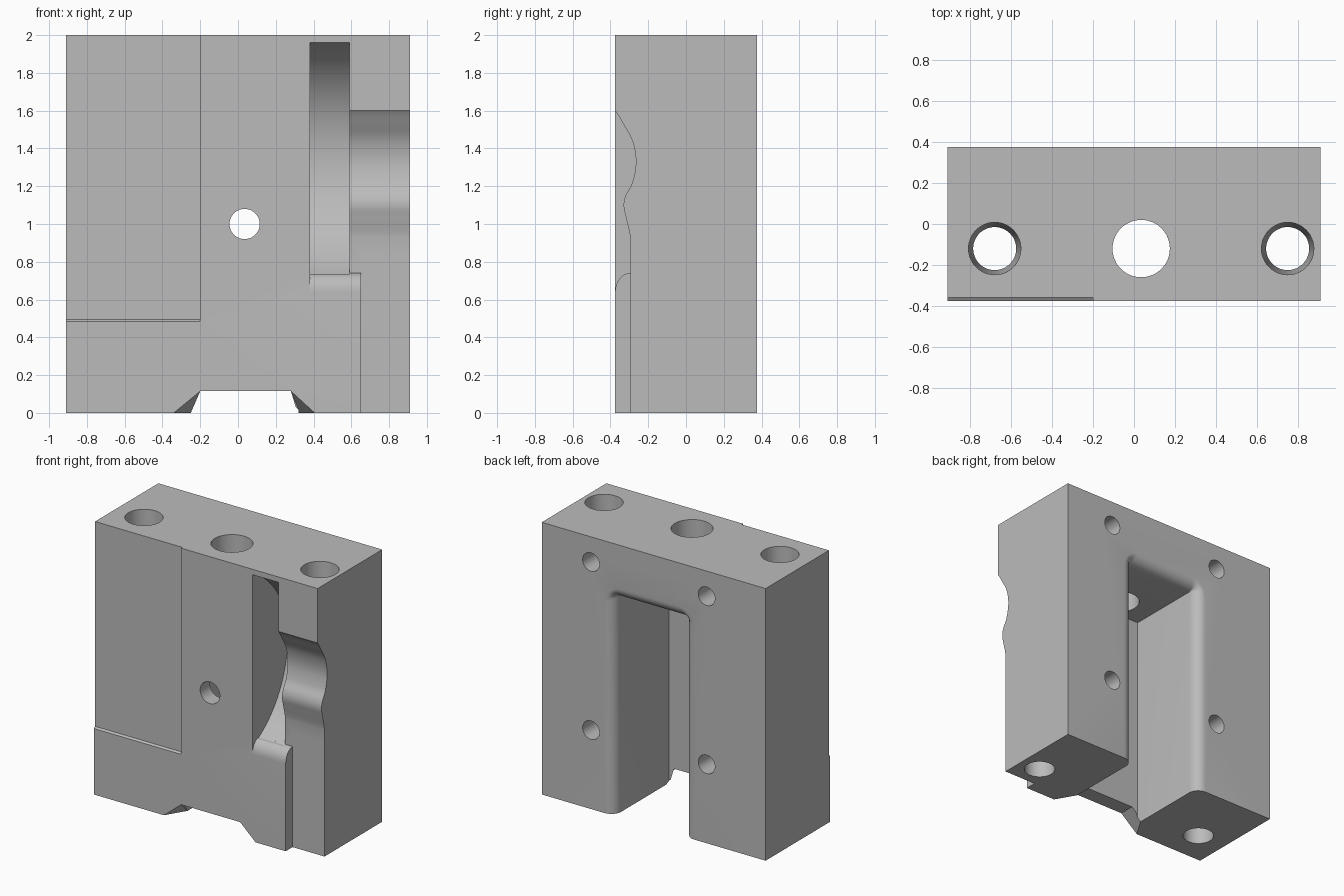
import bpy, bmesh, math
from mathutils import Matrix, Vector

if "Cube" in bpy.data.objects:
    bpy.data.objects.remove(bpy.data.objects["Cube"], do_unlink=True)

grey = bpy.data.materials.new("plain_grey")
grey.use_nodes = True
grey.diffuse_color = (0.5, 0.5, 0.5, 1)
grey.node_tree.nodes["Principled BSDF"].inputs["Base Color"].default_value = (0.5, 0.5, 0.5, 1)


def finish(name, bm):
    bmesh.ops.recalc_face_normals(bm, faces=bm.faces[:])
    mesh = bpy.data.meshes.new(name)
    bm.to_mesh(mesh)
    bm.free()
    mesh.materials.append(grey)
    obj = bpy.data.objects.new(name, mesh)
    bpy.context.collection.objects.link(obj)
    return obj


def loft(name, rings):
    """Closed solid skinned through matching rings of points."""
    bm = bmesh.new()
    rows = [[bm.verts.new(p) for p in ring] for ring in rings]
    for r, s in zip(rows, rows[1:]):
        for i in range(len(r)):
            j = (i + 1) % len(r)
            bm.faces.new((r[i], r[j], s[j], s[i]))
    bm.faces.new(rows[0])
    bm.faces.new(rows[-1])
    return finish(name, bm)


def prism_x(name, profile, x0, x1):
    """Extrude a (y, z) profile along x."""
    return loft(name, [[(x, y, z) for y, z in profile] for x in (x0, x1)])


def box(name, lo, hi):
    return prism_x(name, [(lo[1], lo[2]), (hi[1], lo[2]), (hi[1], hi[2]), (lo[1], hi[2])], lo[0], hi[0])


def bore(name, start, end, r0, r1):
    """Round, optionally tapered, cutter between two points."""
    a, b = Vector(start), Vector(end)
    bm = bmesh.new()
    turn = (b - a).to_track_quat('Z', 'Y').to_matrix().to_4x4()
    bmesh.ops.create_cone(bm, cap_ends=True, segments=48, radius1=r0, radius2=r1,
                          depth=(b - a).length, matrix=Matrix.Translation((a + b) / 2) @ turn)
    return finish(name, bm)


FRONT, BACK, OUT = -0.375, 0.375, -0.6
body = box("machined_block", (-0.91, FRONT, 0), (0.91, BACK, 2))
cutters = []

# Shallow panel on the front
cutters.append(prism_x("panel_cutter", [(OUT, 0.485), (FRONT, 0.485), (-0.36, 0.495),
                                        (-0.36, 2.2), (OUT, 2.2)], -1.2, -0.2))

# Back pocket with rounded rim
def pocket_ring(y, grow):
    x0, x1, top = -0.25 - grow, 0.32 + grow, 1.6 + grow
    r = 0.004 + grow * 1.7
    ring = [(x0, y, -0.3)]
    for cx, start in ((x0 + r, 180), (x1 - r, 90)):
        for k in range(9):
            t = math.radians(start - k * 90 / 8)
            ring.append((cx + r * math.cos(t), y, top - r + r * math.sin(t)))
    return ring + [(x1, y, -0.3)]

FLOOR, RIM = -0.26, 0.08
rings = [pocket_ring(FLOOR, 0)]
for k in range(9):
    t = math.radians(90 * k / 8)
    rings.append(pocket_ring(BACK - RIM + RIM * math.sin(t), RIM * (1 - math.cos(t))))
rings.append(pocket_ring(0.5, RIM))
cutters.append(loft("pocket_cutter", rings))

# Flared notch under the front wall
def notch_ring(y, left, right):
    return [(left, y, -0.1), (left, y, 0), (-0.2, y, 0.115), (0.28, y, 0.115), (right, y, 0), (right, y, -0.1)]

cutters.append(loft("notch_cutter", [notch_ring(-0.45, -0.4, 0.465), notch_ring(FRONT, -0.34, 0.405),
                                     notch_ring(-0.22, -0.245, 0.315)]))

# Deep arc slot on the front
CY, CZ, R = FRONT - 0.29, 1.33, 0.6965
top, low = math.asin(0.63 / R), math.asin(-0.595 / R)
arc = [(CY + R * math.cos(t), CZ + R * math.sin(t))
       for t in (top + (low - top) * k / 48 for k in range(49))]
cutters.append(prism_x("slot_cutter", [(-0.6, 1.96)] + arc + [(-0.6, arc[-1][1])], 0.38, 0.59))

# Rounded lip below the slot
lip = [(-0.295 - 0.08 * math.cos(t), 0.64 + 0.1 * math.sin(t))
       for t in (math.radians(9 * k) for k in range(11))]
cutters.append(prism_x("lip_cutter", [(OUT, 0.64)] + lip + [(-0.295, 0.77), (OUT, 0.77)], 0.38, 0.7))

# Wavy relief beside the slot, smoothed through its key points
keys = [Vector(p) for p in ((-0.43, 1.66), (FRONT, 1.6), (-0.332, 1.53), (-0.284, 1.44), (-0.265, 1.33),
                            (-0.284, 1.22), (-0.32, 1.15), (-0.33, 1.095), (-0.317, 1.03), (-0.297, 0.94),
                            (-0.295, 0.85))]
wave = []
for a, b, c, d in zip(keys, keys[1:], keys[2:], keys[3:]):
    for k in range(6):
        t = k / 6
        p = 0.5 * (2 * b + (c - a) * t + (2 * a - 5 * b + 4 * c - d) * t * t + (3 * b - a - 3 * c + d) * t ** 3)
        wave.append((p.x, p.y))
cutters.append(prism_x("wave_cutter", [(OUT, 1.66), (-0.41, 1.66)] + wave
                       + [(-0.295, 0.93), (-0.295, 0.74), (OUT, 0.74)], 0.57, 1.2))
cutters.append(box("corner_cutter", (0.65, OUT, -0.2), (1.2, -0.295, 0.84)))

# Vertical bores, front port and blind holes in the back
cutters.append(bore("centre_bore", (0.035, -0.12, -0.3), (0.035, -0.12, 2.2), 0.14, 0.14))
for x in (-0.68, 0.75):
    cutters.append(bore("side_bore", (x, -0.12, -0.1), (x, -0.12, 2.1), 0.104, 0.129))
cutters.append(bore("front_port", (0.035, -0.5, 1), (0.035, 0, 1), 0.08, 0.08))
for x in (-0.43, 0.51):
    for z in (0.58, 1.815):
        cutters.append(bore("back_hole", (x, 0.5, z), (x, 0.1, z), 0.068, 0.068))

bpy.context.view_layer.objects.active = body
for cutter in cutters:
    cutter.hide_render = True
    mod = body.modifiers.new(cutter.name, 'BOOLEAN')
    mod.operation = 'DIFFERENCE'
    mod.solver = 'EXACT'
    mod.object = cutter
    bpy.ops.object.modifier_apply(modifier=mod.name)
    bpy.data.objects.remove(cutter, do_unlink=True)

bpy.ops.object.select_all(action='DESELECT')
body.select_set(True)
bpy.ops.object.shade_smooth_by_angle(angle=math.radians(25))
